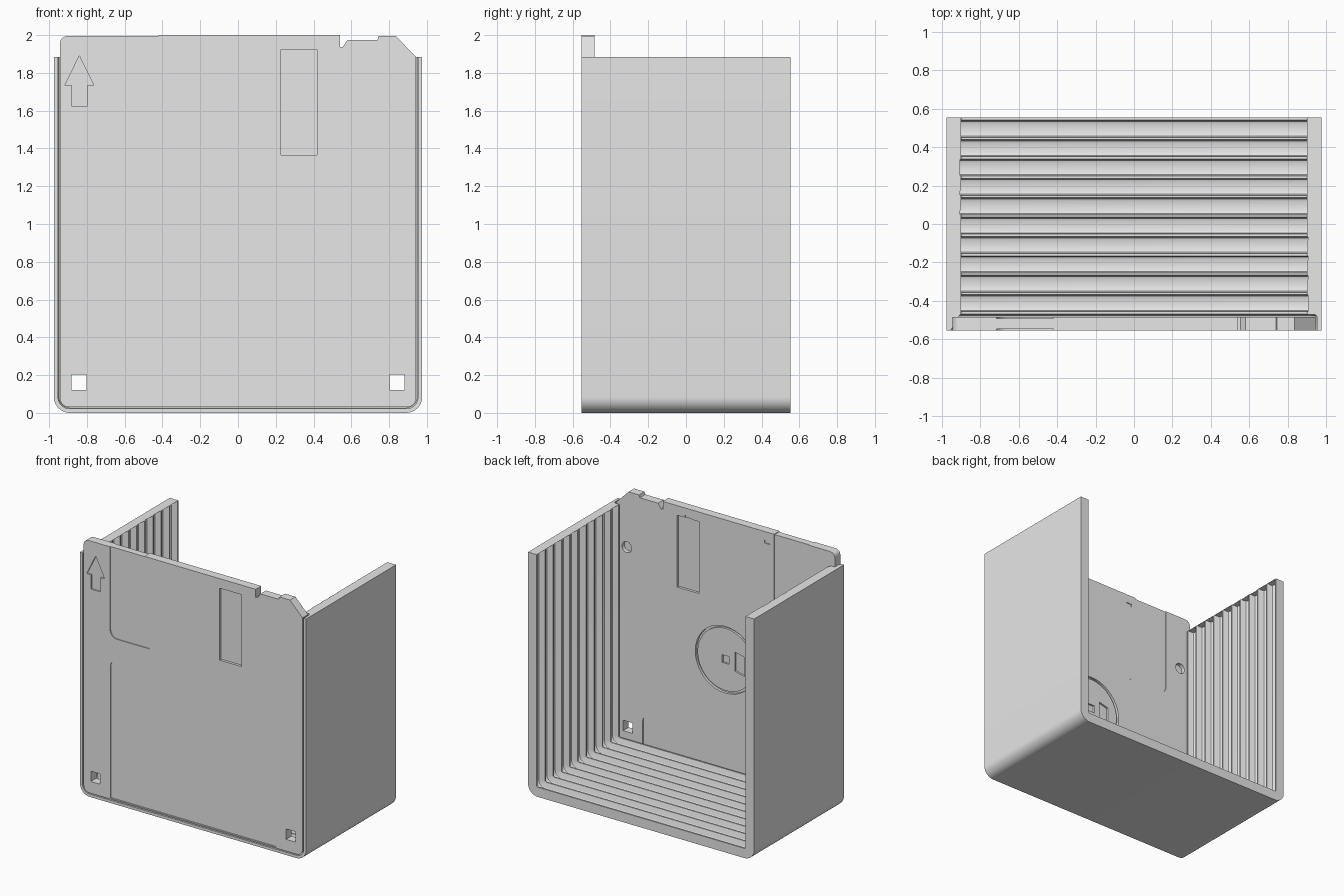
import bpy, bmesh, math

if "Cube" in bpy.data.objects:
    bpy.data.objects.remove(bpy.data.objects["Cube"])

grey = bpy.data.materials.new("plain_grey")
grey.diffuse_color = (0.8, 0.8, 0.8, 1)
grey.use_nodes = True
grey.node_tree.nodes["Principled BSDF"].inputs["Base Color"].default_value = grey.diffuse_color

W, TOP, D = 0.975, 1.885, 0.553          # tray half width, height, half depth
FRONT, BACK = -0.553, -0.485             # disk faces
SKIN = 0.007                             # depth of shallow recesses


def finish(name, bm, smooth=True):
    bmesh.ops.recalc_face_normals(bm, faces=bm.faces[:])
    mesh = bpy.data.meshes.new(name)
    bm.to_mesh(mesh)
    bm.free()
    mesh.materials.append(grey)
    ob = bpy.data.objects.new(name, mesh)
    bpy.context.collection.objects.link(ob)
    return ob


def shade(ob):
    bpy.ops.object.select_all(action='DESELECT')
    ob.select_set(True)
    bpy.context.view_layer.objects.active = ob
    bpy.ops.object.shade_smooth_by_angle(angle=math.radians(30))


def add_prism(bm, pts, y0, y1):
    """Extrude an (x, z) outline from y0 to y1."""
    a = [bm.verts.new((x, y0, z)) for x, z in pts]
    b = [bm.verts.new((x, y1, z)) for x, z in pts]
    bm.faces.new(a)
    bm.faces.new(b[::-1])
    for i in range(len(pts)):
        j = (i + 1) % len(pts)
        bm.faces.new((a[i], a[j], b[j], b[i]))


def arc(cx, cz, r, a0, a1, n=8):
    return [(cx + r * math.cos(math.radians(a0 + (a1 - a0) * i / n)),
             cz + r * math.sin(math.radians(a0 + (a1 - a0) * i / n))) for i in range(n + 1)]


def rect(x0, x1, z0, z1, bottom=0, top=0):
    """Rectangle with optional rounded bottom or top corners."""
    pts = []
    pts += arc(x0 + bottom, z0 + bottom, bottom, 180, 270) if bottom else [(x0, z0)]
    pts += arc(x1 - bottom, z0 + bottom, bottom, 270, 360) if bottom else [(x1, z0)]
    pts += arc(x1 - top, z1 - top, top, 0, 90) if top else [(x1, z1)]
    pts += arc(x0 + top, z1 - top, top, 90, 180) if top else [(x0, z1)]
    return pts


def circle(x, z, r, n=40):
    return arc(x, z, r, 0, 360 * (n - 1) / n, n - 1)


def prism(name, pts, y0, y1):
    bm = bmesh.new()
    add_prism(bm, pts, y0, y1)
    return finish(name, bm)


def cut(ob, pts, y0, y1):
    """Subtract an extruded outline and bake the result."""
    cutter = prism("cutter", pts, y0, y1)
    cutter.hide_render = True
    mod = ob.modifiers.new("cut", 'BOOLEAN')
    mod.operation, mod.solver, mod.object = 'DIFFERENCE', 'EXACT', cutter
    dg = bpy.context.evaluated_depsgraph_get()
    mesh = bpy.data.meshes.new_from_object(ob.evaluated_get(dg))
    ob.modifiers.clear()
    ob.data = mesh
    bpy.data.objects.remove(cutter)


def cut_front(ob, pts, depth):
    cut(ob, pts, FRONT - 0.05, FRONT + depth)


def cut_back(ob, pts, depth):
    cut(ob, pts, BACK - depth, BACK + 0.05)


# Tray: ribbed comb section swept along a U with rounded corners
FLOOR, TIP, R = 0.022, 0.075, 0.085
half = [(-0.024, FLOOR), (-0.013, 0.027), (-0.0085, 0.036), (-0.0085, 0.07), (-0.006, TIP)]
section = [(D, 0), (-D, 0), (-D, FLOOR)]
for k in range(10, -1, -1):
    c = 0.546 - 0.1008 * k
    section += [(c + y, d) for y, d in half]
    if k:
        section += [(c - y, d) for y, d in reversed(half)]
section.append((D, TIP))


def u_path(d):
    right = arc(W - R, R, R - d, 270, 360, 10) + [(W - d, TOP)]
    return [(-x, z) for x, z in reversed(right)] + right


bm = bmesh.new()
rails = [[bm.verts.new((x, y, z)) for x, z in u_path(d)] for y, d in section]
for i, a in enumerate(rails):
    b = rails[(i + 1) % len(rails)]
    for j in range(len(a) - 1):
        bm.faces.new((a[j], a[j + 1], b[j + 1], b[j]))
caps = [bm.faces.new([r[0] for r in rails]), bm.faces.new([r[-1] for r in rails][::-1])]
bmesh.ops.triangulate(bm, faces=caps)
shade(finish("ribbed_tray", bm))

# Disk shell outline with chamfered corner and top notch
X = 0.943
outline = arc(-X + 0.05, 0.08, 0.05, 180, 270) + arc(X - 0.05, 0.08, 0.05, 270, 360)
outline += [(X, 1.885), (0.835, 1.995), (0.745, 1.995), (0.738, 1.975), (0.58, 1.975),
            (0.555, 1.938), (0.54, 1.938), (0.54, 1.995)]
outline += arc(-X + 0.04, 1.955, 0.04, 90, 180)
disk = prism("disk_shell", outline, FRONT, BACK)

# Shutter tracks and label recesses on both faces
track = rect(-0.715, 0.54, 1.29, 2.1, bottom=0.06)
cut_front(disk, track, SKIN)
cut_back(disk, track, SKIN)
cut_front(disk, rect(-0.713, 0.713, 0.04, 1.123, top=0.06), SKIN)
cut_back(disk, rect(-0.713, 0.713, 0.04, 0.29, top=0.05), SKIN)

# Arrow mark
cut_front(disk, [(-0.84, 1.89), (-0.917, 1.733), (-0.88, 1.733), (-0.88, 1.622),
                 (-0.8, 1.622), (-0.8, 1.733), (-0.763, 1.733)], 0.01)

# Square corner holes and round locating holes
for s in (-1, 1):
    cut(disk, rect(s * 0.842 - 0.04, s * 0.842 + 0.04, 0.122, 0.203), FRONT - 0.1, BACK + 0.1)
    cut_back(disk, circle(s * 0.85, 1.56, 0.042, 24), 0.03)

# Head window seen on both faces
window = rect(0.228, 0.417, 1.365, 1.925)
cut_front(disk, window, 0.02)
cut_back(disk, window, 0.02)

# Hub opening
cut_back(disk, circle(0, 0.91, 0.26), 0.02)
shade(disk)

# Metal hub with spindle hole and drive slot
hub = prism("hub", circle(0, 0.91, 0.243), BACK - 0.022, BACK - 0.004)
cut_back(hub, rect(-0.03, 0.03, 0.88, 0.94), 0.018)
cut_back(hub, [(-0.16, 0.82), (-0.08, 0.84), (-0.08, 0.99), (-0.16, 0.97)], 0.018)
shade(hub)

# Sliding shutter: front and back plates joined by a top strip
leaf = rect(-0.42, 0.54, 1.29, 1.996, bottom=0.055)
front_leaf = prism("shutter_front", leaf, FRONT, FRONT + SKIN)
cut_front(front_leaf, window, 0.02)
back_leaf = prism("shutter_back", leaf, BACK - SKIN, BACK)
cut_back(back_leaf, window, 0.02)
cut_back(back_leaf, rect(0.29, 0.35, 1.92, 1.945), 0.02)
cut_back(back_leaf, rect(-0.385, -0.335, 1.91, 1.932), 0.02)
top_strip = prism("shutter_top", rect(-0.42, 0.54, 1.995, 2.0), FRONT, BACK)
for ob in (front_leaf, back_leaf, top_strip):
    shade(ob)
